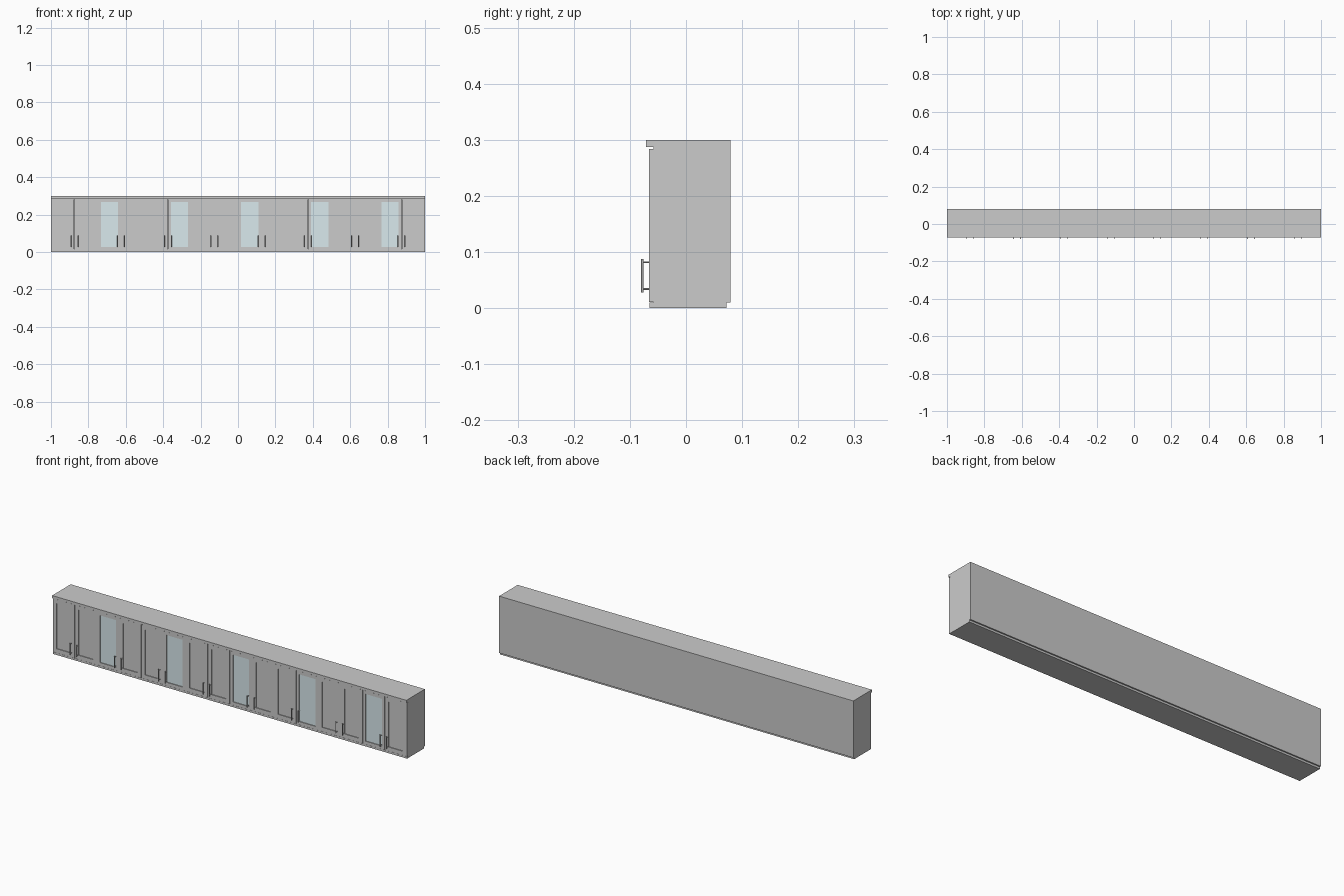
import bpy, bmesh
from mathutils import Matrix, Vector

if "Cube" in bpy.data.objects:
    bpy.data.objects.remove(bpy.data.objects["Cube"])


def add_box(bm, x0, x1, y0, y1, z0, z1):
    m = (Matrix.Translation(((x0 + x1) / 2, (y0 + y1) / 2, (z0 + z1) / 2))
         @ Matrix.Diagonal((x1 - x0, y1 - y0, z1 - z0, 1)))
    bmesh.ops.create_cube(bm, size=1, matrix=m)


def add_rod(bm, a, b, r):
    a, b = Vector(a), Vector(b)
    d = b - a
    m = Matrix.Translation((a + b) / 2) @ d.to_track_quat('Z', 'Y').to_matrix().to_4x4()
    bmesh.ops.create_cone(bm, cap_ends=True, segments=12, radius1=r, radius2=r,
                          depth=d.length, matrix=m)


def finish(name, bm, mat=None, smooth=False):
    me = bpy.data.meshes.new(name)
    bm.to_mesh(me)
    bm.free()
    ob = bpy.data.objects.new(name, me)
    bpy.context.collection.objects.link(ob)
    if mat:
        me.materials.append(mat)
    if smooth:
        bpy.context.view_layer.objects.active = ob
        ob.select_set(True)
        bpy.ops.object.shade_smooth_by_angle()
        ob.select_set(False)
    return ob


def box(name, *dims):
    bm = bmesh.new()
    add_box(bm, *dims)
    return finish(name, bm)


glass_mat = bpy.data.materials.new("pale_glass")
glass_mat.diffuse_color = (0.70, 0.82, 0.85, 1)
glass_mat.use_nodes = True
glass_mat.node_tree.nodes["Principled BSDF"].inputs["Base Color"].default_value = glass_mat.diffuse_color

UNITS, W = 8, 0.25
DOOR_W = W / 2
FRONT, DOOR_BACK, BACK = -0.066, -0.058, 0.079
Z0, Z1 = 0.010, 0.287
T = 0.005
GLASS_DOORS = {2, 5, 8, 11, 14}

# Carcass: back, floor, roof and upright panels
box("back_panel", -1, 1, BACK - T, BACK, Z0, Z1)
box("bottom_panel", -1, 1, DOOR_BACK, BACK - T, Z0, Z0 + T)
box("top_panel", -1, 1, DOOR_BACK, BACK - T, Z1 - T, Z1)
for i in range(UNITS + 1):
    x = -1 + i * W
    box("upright_panel", max(-1, x - T), min(1, x + T), DOOR_BACK, BACK - T, Z0 + T, Z1 - T)

# Crown board and recessed base rail
box("crown_board", -1, 1, -0.071, BACK, Z1, 0.300)
box("base_rail", -1, 1, -0.065, 0.072, 0.0, Z0)


def door(x0, glazed):
    gap = 0.0006
    a, b, lo, hi = x0 + gap, x0 + DOOR_W - gap, Z0 + 0.001, Z1 - 0.003
    f = 0.016 if glazed else 0.021
    # Stiles and rails
    bm = bmesh.new()
    add_box(bm, a, a + f, FRONT, DOOR_BACK, lo, hi)
    add_box(bm, b - f, b, FRONT, DOOR_BACK, lo, hi)
    add_box(bm, a + f, b - f, FRONT, DOOR_BACK, lo, lo + f)
    add_box(bm, a + f, b - f, FRONT, DOOR_BACK, hi - f, hi)
    finish("door_frame", bm)
    # Recessed infill, wood or glass
    bm = bmesh.new()
    add_box(bm, a + f, b - f, FRONT + 0.004, DOOR_BACK - 0.001, lo + f, hi - f)
    finish("glass_pane" if glazed else "door_panel", bm, glass_mat if glazed else None)


def handle(x):
    # Vertical bar on two posts
    bm = bmesh.new()
    add_rod(bm, (x, -0.0778, 0.028), (x, -0.0778, 0.088), 0.0022)
    for z in (0.034, 0.082):
        add_rod(bm, (x, FRONT + 0.001, z), (x, -0.0778, z), 0.0016)
    finish("door_handle", bm, smooth=True)


for i in range(UNITS * 2):
    x0 = -1 + i * DOOR_W
    door(x0, i in GLASS_DOORS)
    handle(x0 + (DOOR_W - 0.0187 if i % 2 == 0 else 0.0187))
